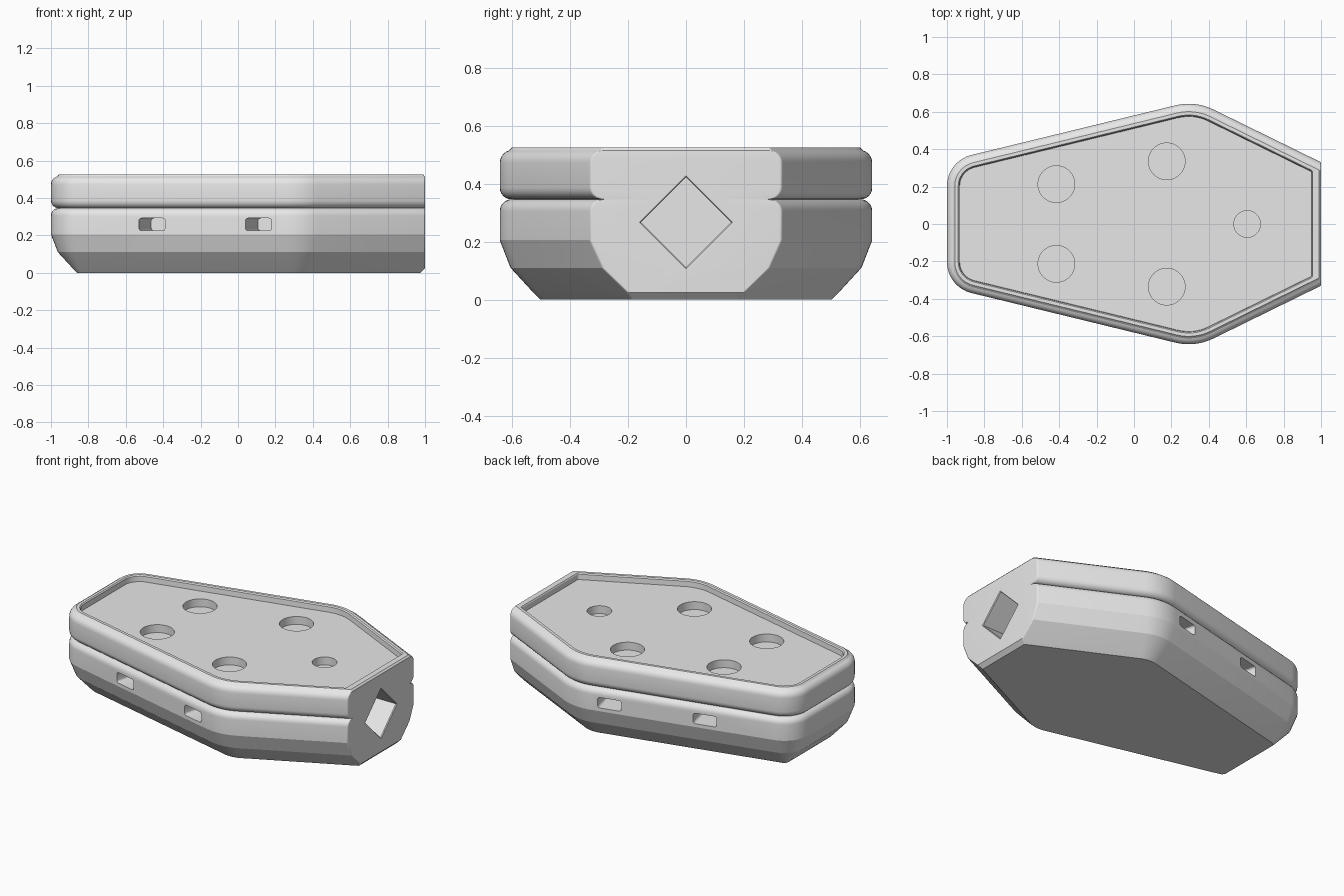
import bpy, bmesh, math
from mathutils import Vector, Matrix

cube = bpy.data.objects.get("Cube")
if cube:
    bpy.data.objects.remove(cube, do_unlink=True)

grey = bpy.data.materials.new("light_grey")
grey.use_nodes = True
grey.diffuse_color = (0.8, 0.8, 0.8, 1)
grey.node_tree.nodes["Principled BSDF"].inputs["Base Color"].default_value = (0.8, 0.8, 0.8, 1)

# Hexagonal plan: corner position and rounding radius
HALF = [((1, 0.33), 0.012), ((0.327, 0.66), 0.3), ((-1, 0.337), 0.17)]
PLAN = HALF + [((x, -y), r) for (x, y), r in reversed(HALF)]
STEPS = 8


def outline(inset, end_inset):
    """Offset the plan inwards and round its corners."""
    pts = [Vector(p) for p, r in PLAN]
    n = len(pts)
    lines = []
    for i in range(n):
        d = (pts[(i + 1) % n] - pts[i]).normalized()
        off = end_inset if i == n - 1 else inset
        lines.append((pts[i] + Vector((-d.y, d.x)) * off, d))
    loop = []
    for i in range(n):
        (p, d), (q, e) = lines[i - 1], lines[i]
        corner = p + d * ((q - p).cross(e) / d.cross(e))
        radius = max(PLAN[i][1] - inset, 0.012)
        turn = d.angle(e)
        tangent = radius * math.tan(turn / 2)
        centre = corner - d * tangent + Vector((-d.y, d.x)) * radius
        arm = corner - d * tangent - centre
        for k in range(STEPS + 1):
            loop.append(centre + Matrix.Rotation(turn * k / STEPS, 2) @ arm)
    return loop


def rounded(z0, z1, depth, closing):
    """Quarter-round edge between the wall and an inset of the given depth."""
    rows = []
    for k in range(7):
        a = math.pi / 2 * k / 6
        t, d = math.sin(a), depth * (1 - math.cos(a))
        rows.append((z0 + (z1 - z0) * t, d, 0))
    return rows if closing else rows[::-1]


# Wall profile from the base up to the recessed top: height, inset, end inset
rows = [(0, 0.14, 0.025), (0.025, 0.115, 0), (0.11, 0.037, 0), (0.205, 0, 0)]
rows += rounded(0.305, 0.346, 0.04, True)
rows += rounded(0.387, 0.346, 0.04, False)[1:]
rows += rounded(0.472, 0.516, 0.042, True)
rows[-1] = (0.525, 0.042, 0.01)
rows += [(0.525, 0.06, 0.045), (0.518, 0.066, 0.049), (0.485, 0.068, 0.05)]

bm = bmesh.new()
rings = [[bm.verts.new((p.x, p.y, z)) for p in outline(d, e)] for z, d, e in rows]
for low, high in zip(rings, rings[1:]):
    for i in range(len(low)):
        j = (i + 1) % len(low)
        bm.faces.new((low[i], low[j], high[j], high[i]))
bm.faces.new(rings[0][::-1])
bm.faces.new(rings[-1])
bmesh.ops.recalc_face_normals(bm, faces=bm.faces)
mesh = bpy.data.meshes.new("case_body")
bm.to_mesh(mesh)
bm.free()
body = bpy.data.objects.new("case_body", mesh)
bpy.context.collection.objects.link(body)
mesh.materials.append(grey)


def cut(cutter):
    """Subtract a cutter from the body and discard it."""
    cutter.hide_render = True
    cutter.data.materials.append(grey)
    bpy.ops.object.select_all(action='DESELECT')
    bpy.context.view_layer.objects.active = body
    body.select_set(True)
    mod = body.modifiers.new("cut", 'BOOLEAN')
    mod.operation, mod.solver, mod.object = 'DIFFERENCE', 'EXACT', cutter
    bpy.ops.object.modifier_apply(modifier=mod.name)
    bpy.data.objects.remove(cutter, do_unlink=True)


# Round sockets in the top
sockets = [(-0.415, 0.213, 0.098), (-0.415, -0.213, 0.098),
           (0.175, 0.335, 0.098), (0.175, -0.335, 0.098), (0.605, 0, 0.071)]
for x, y, r in sockets:
    bpy.ops.mesh.primitive_cylinder_add(vertices=48, radius=r, depth=0.2, location=(x, y, 0.535))
    cut(bpy.context.object)

# Slots square to both long sides
for side in (-1, 1):
    for x in (-0.46, 0.11):
        bpy.ops.mesh.primitive_cube_add(size=1, location=(x, side * (0.58 + 0.243 * x), 0.259))
        slot = bpy.context.object
        slot.scale = (0.145, 0.56, 0.066)
        slot.rotation_euler.z = side * math.atan(0.243)
        bpy.ops.object.transform_apply(location=False, rotation=False, scale=True)
        bm = bmesh.new()
        bm.from_mesh(slot.data)
        edges = [e for e in bm.edges if abs(e.verts[0].co.y - e.verts[1].co.y) > 0.1]
        bmesh.ops.bevel(bm, geom=edges, offset=0.015, segments=4, profile=0.5, affect='EDGES')
        bm.to_mesh(slot.data)
        bm.free()
        cut(slot)

# Diamond socket in the end, with a small chamfered lip
for r1, r2, depth, x in ((0.155, 0.155, 0.5, 1), (0.15, 0.17, 0.02, 1.0)):
    bpy.ops.mesh.primitive_cone_add(vertices=4, radius1=r1, radius2=r2, depth=depth,
                                    location=(x, 0, 0.267), rotation=(0, math.pi / 2, 0))
    cut(bpy.context.object)

bpy.ops.object.select_all(action='DESELECT')
body.select_set(True)
bpy.context.view_layer.objects.active = body
bpy.ops.object.shade_smooth_by_angle(angle=math.radians(19))
